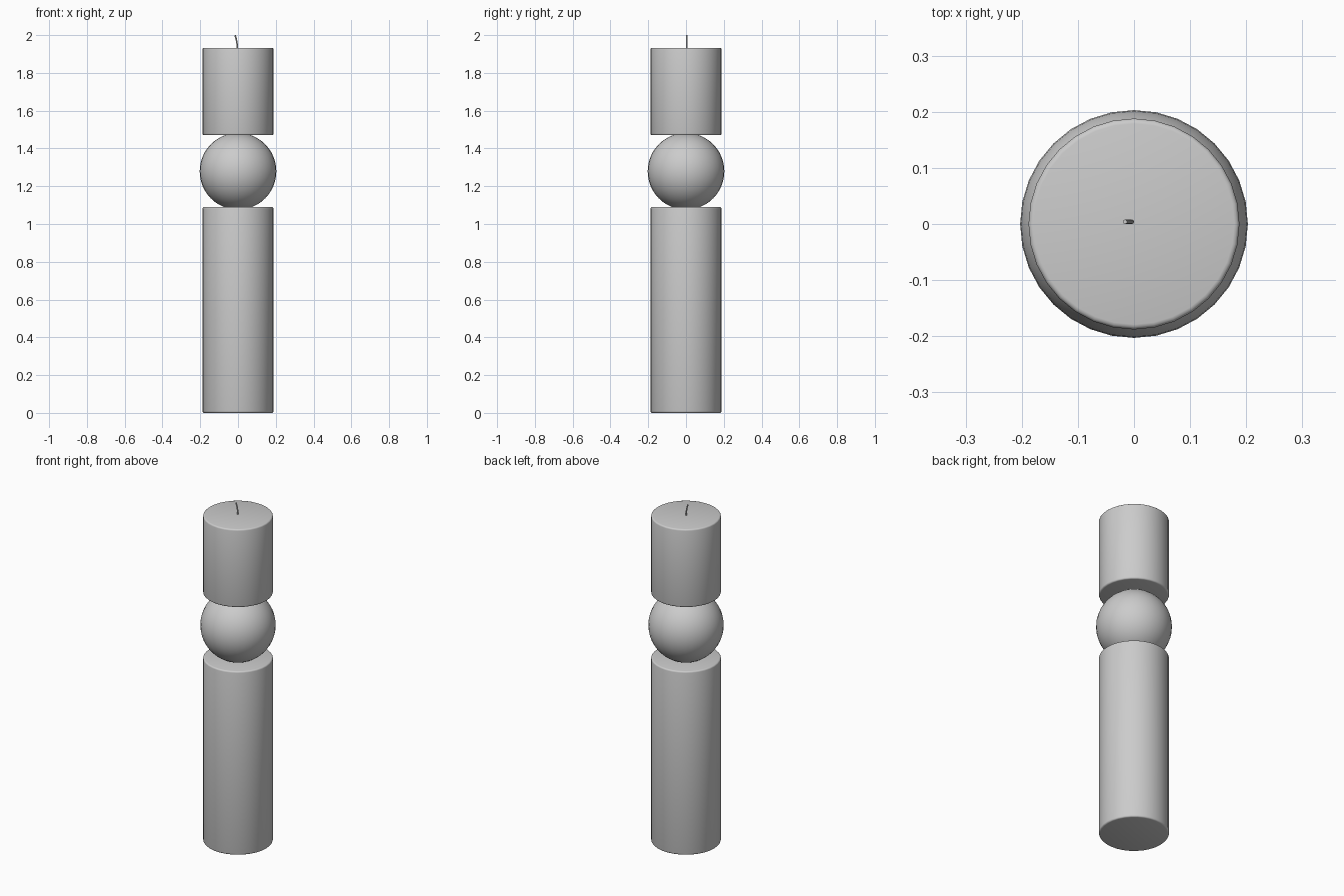
import bpy, math

if "Cube" in bpy.data.objects:
    bpy.data.objects.remove(bpy.data.objects["Cube"])


def smooth(obj, angle=40):
    bpy.ops.object.select_all(action='DESELECT')
    obj.select_set(True)
    bpy.context.view_layer.objects.active = obj
    bpy.ops.object.shade_smooth_by_angle(angle=math.radians(angle))


def wax_cylinder(name, z0, z1, radius=0.188):
    # solid pillar with softly rounded rims
    bpy.ops.mesh.primitive_cylinder_add(vertices=32, radius=radius, depth=z1 - z0,
                                        location=(0, 0, (z0 + z1) / 2))
    obj = bpy.context.object
    obj.name = name
    bevel = obj.modifiers.new("rim", 'BEVEL')
    bevel.width = 0.009
    bevel.segments = 3
    bevel.limit_method = 'ANGLE'
    bevel.angle_limit = math.radians(40)
    bpy.ops.object.modifier_apply(modifier=bevel.name)
    smooth(obj)
    return obj


# Candle pillars
wax_cylinder("lower_pillar", 0.0, 1.09)
wax_cylinder("upper_pillar", 1.47, 1.933)

# Ball between the pillars
bpy.ops.mesh.primitive_uv_sphere_add(segments=32, ring_count=24, radius=0.203,
                                     location=(0, 0, 1.279))
ball = bpy.context.object
ball.name = "middle_ball"
smooth(ball)

# Curved wick, leaning toward -x
curve = bpy.data.curves.new("wick", 'CURVE')
curve.dimensions = '3D'
curve.bevel_depth = 0.004
curve.bevel_resolution = 2
curve.use_fill_caps = True
spline = curve.splines.new('POLY')
path = [(-0.004, 1.92), (-0.004, 1.945), (-0.006, 1.962), (-0.010, 1.982), (-0.016, 1.999)]
spline.points.add(len(path) - 1)
for point, (x, z) in zip(spline.points, path):
    point.co = (x, 0.004, z, 1)
wick = bpy.data.objects.new("wick", curve)
bpy.context.collection.objects.link(wick)
bpy.ops.object.select_all(action='DESELECT')
wick.select_set(True)
bpy.context.view_layer.objects.active = wick
bpy.ops.object.convert(target='MESH')
smooth(bpy.context.object)
